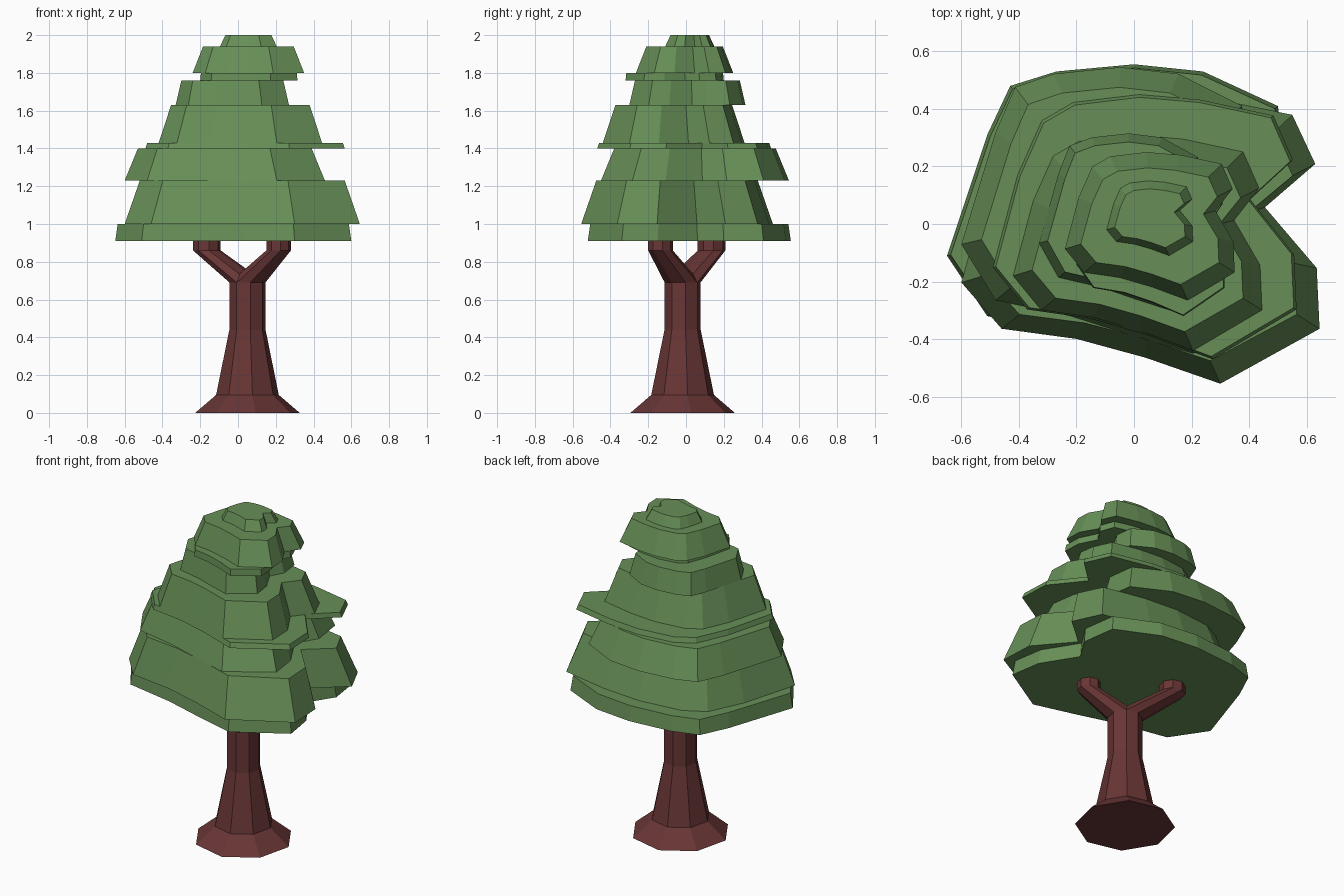
import bpy, bmesh, math

if "Cube" in bpy.data.objects:
    bpy.data.objects.remove(bpy.data.objects["Cube"])


def material(name, rgb):
    m = bpy.data.materials.new(name)
    m.diffuse_color = (*rgb, 1)
    m.use_nodes = True
    m.node_tree.nodes["Principled BSDF"].inputs["Base Color"].default_value = m.diffuse_color
    return m


def loft(name, rings, mat):
    """Closed solid through matching rings of points."""
    bm = bmesh.new()
    loops = [[bm.verts.new(p) for p in ring] for ring in rings]
    n = len(loops[0])
    for a, b in zip(loops, loops[1:]):
        for i in range(n):
            j = (i + 1) % n
            bm.faces.new((a[i], a[j], b[j], b[i]))
    bm.faces.new(loops[0][::-1])
    bm.faces.new(loops[-1])
    bmesh.ops.recalc_face_normals(bm, faces=bm.faces)
    me = bpy.data.meshes.new(name)
    bm.to_mesh(me)
    bm.free()
    me.materials.append(mat)
    ob = bpy.data.objects.new(name, me)
    bpy.context.collection.objects.link(ob)
    return ob


def octagon(x, y, z, r):
    return [(x + r * math.cos(math.radians(9 + 45 * k)),
             y + r * math.sin(math.radians(9 + 45 * k)), z) for k in range(8)]


def fit(outline, box, z):
    """Stretch an outline to the box (x0, x1, y0, y1) at height z."""
    xs, ys = zip(*outline)
    x0, x1, y0, y1 = box
    sx = (x1 - x0) / (max(xs) - min(xs))
    sy = (y1 - y0) / (max(ys) - min(ys))
    return [(x0 + (x - min(xs)) * sx, y0 + (y - min(ys)) * sy, z) for x, y in outline]


bark = material("bark", (0.14, 0.036, 0.036))
leaf = material("leaf", (0.135, 0.275, 0.095))

# Flared trunk and two forked branches
loft("trunk", [octagon(0.05, -0.018, z, r) for z, r in
               ((0, 0.28), (0.095, 0.168), (0.44, 0.097), (0.69, 0.097))], bark)
for name, x, y, r in (("branch_right", 0.215, -0.135, 0.066),
                      ("branch_left", -0.165, 0.135, 0.074)):
    loft(name, [octagon(0.05, -0.018, 0.69, 0.096), octagon(x, y, 0.86, r),
                octagon(x, y, 0.93, r)], bark)

# Foliage outlines: one leaning front-right with a notch, one leaning back-left
FRONT = [(-.60, -.20), (-.46, -.36), (-.2, -.395), (.04, -.46), (.30, -.55),
         (.645, -.36), (.635, -.15), (.455, .06), (.63, .21), (.55, .38),
         (.25, .44), (0, .46), (-.27, .43), (-.40, .36), (-.5, .15)]
BACK = [(-.65, -.11), (-.51, -.32), (-.2, -.38), (.04, -.45), (.30, -.52),
        (.60, -.34), (.57, -.15), (.44, .06), (.53, .2), (.50, .41),
        (.24, .53), (0, .555), (-.27, .53), (-.43, .48), (-.51, .31)]
# Upper layers have a shallower notch
UPPER = [(x + (.05 if (x, y) == (.455, .06) else 0), y) for x, y in FRONT]

# Stacked foliage layers: outline, bottom z, top z, bottom box, inset at the top
LAYERS = [
    (BACK, 0.91, 1.00, (-.65, .60, -.52, .555), .013),
    (FRONT, 1.00, 1.23, (-.60, .645, -.555, .46), .08),
    (BACK, 1.23, 1.40, (-.60, .46, -.45, .545), .07),
    (FRONT, 1.40, 1.43, (-.49, .565, -.47, .45), .01),
    (UPPER, 1.43, 1.63, (-.42, .445, -.44, .31), .066),
    (BACK, 1.63, 1.76, (-.33, .27, -.30, .315), .03),
    (UPPER, 1.76, 1.80, (-.20, .315, -.32, .20), .004),
    (UPPER, 1.80, 1.94, (-.24, .35, -.265, .25), .055),
    (FRONT, 1.94, 2.00, (-.095, .205, -.11, .15), .028),
]
for i, (outline, z0, z1, box, d) in enumerate(LAYERS):
    x0, x1, y0, y1 = box
    top = (x0 + d, x1 - d, y0 + d, y1 - d)
    loft(f"foliage_layer_{i + 1}", [fit(outline, box, z0), fit(outline, top, z1)], leaf)
